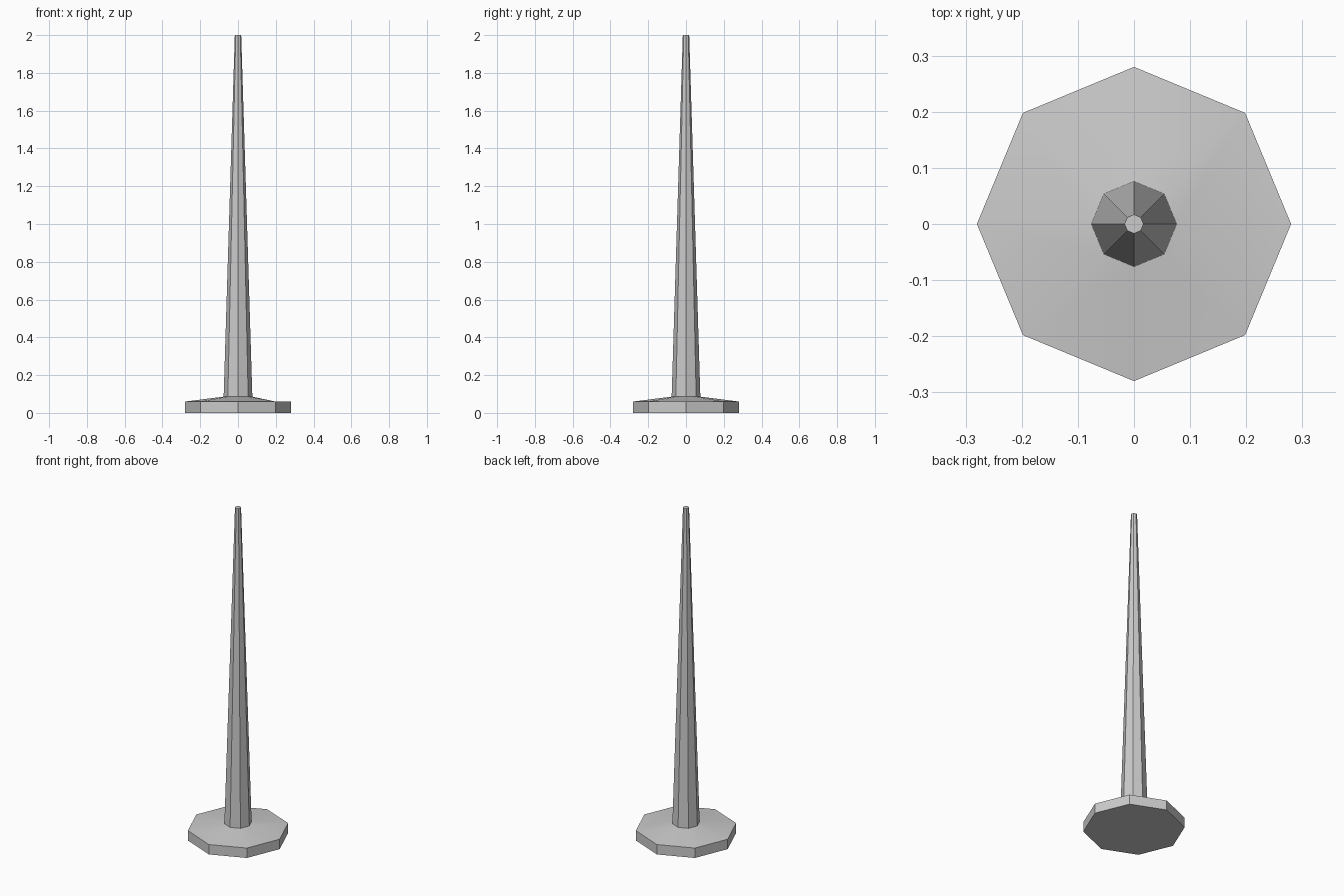
import bpy, bmesh
from math import cos, sin, pi, radians

if "Cube" in bpy.data.objects:
    bpy.data.objects.remove(bpy.data.objects["Cube"])

N = 8

def ring(bm, r, z):
    return [bm.verts.new((r * cos(2 * pi * i / N), r * sin(2 * pi * i / N), z)) for i in range(N)]

def bridge(bm, a, b, sectors=range(N)):
    for i in sectors:
        j = (i + 1) % N
        bm.faces.new((a[i], a[j], b[j], b[i]))

bm = bmesh.new()
foot, rim, collar, tip = [ring(bm, r, z) for r, z in
                          ((0.28, 0), (0.28, 0.06), (0.076, 0.086), (0.017, 2.0))]

# Octagonal base: underside and rim
bm.faces.new(foot[::-1])
bridge(bm, foot, rim)

# Sloping base top, with one flat corner on the +x side
bridge(bm, rim, collar, range(1, N - 1))
for tri in ((rim[7], rim[0], rim[1]), (rim[7], rim[1], collar[0]),
            (rim[1], collar[1], collar[0]), (rim[7], collar[0], collar[7])):
    bm.faces.new(tri)

# Tapered pole and its cap
bridge(bm, collar, tip)
bm.faces.new(tip)

bmesh.ops.recalc_face_normals(bm, faces=bm.faces)
mesh = bpy.data.meshes.new("tapered_post")
bm.to_mesh(mesh)
bm.free()
post = bpy.data.objects.new("tapered_post", mesh)
bpy.context.collection.objects.link(post)

# Smooth only the shallow base top
bpy.context.view_layer.objects.active = post
post.select_set(True)
bpy.ops.object.shade_smooth_by_angle(angle=radians(30))
